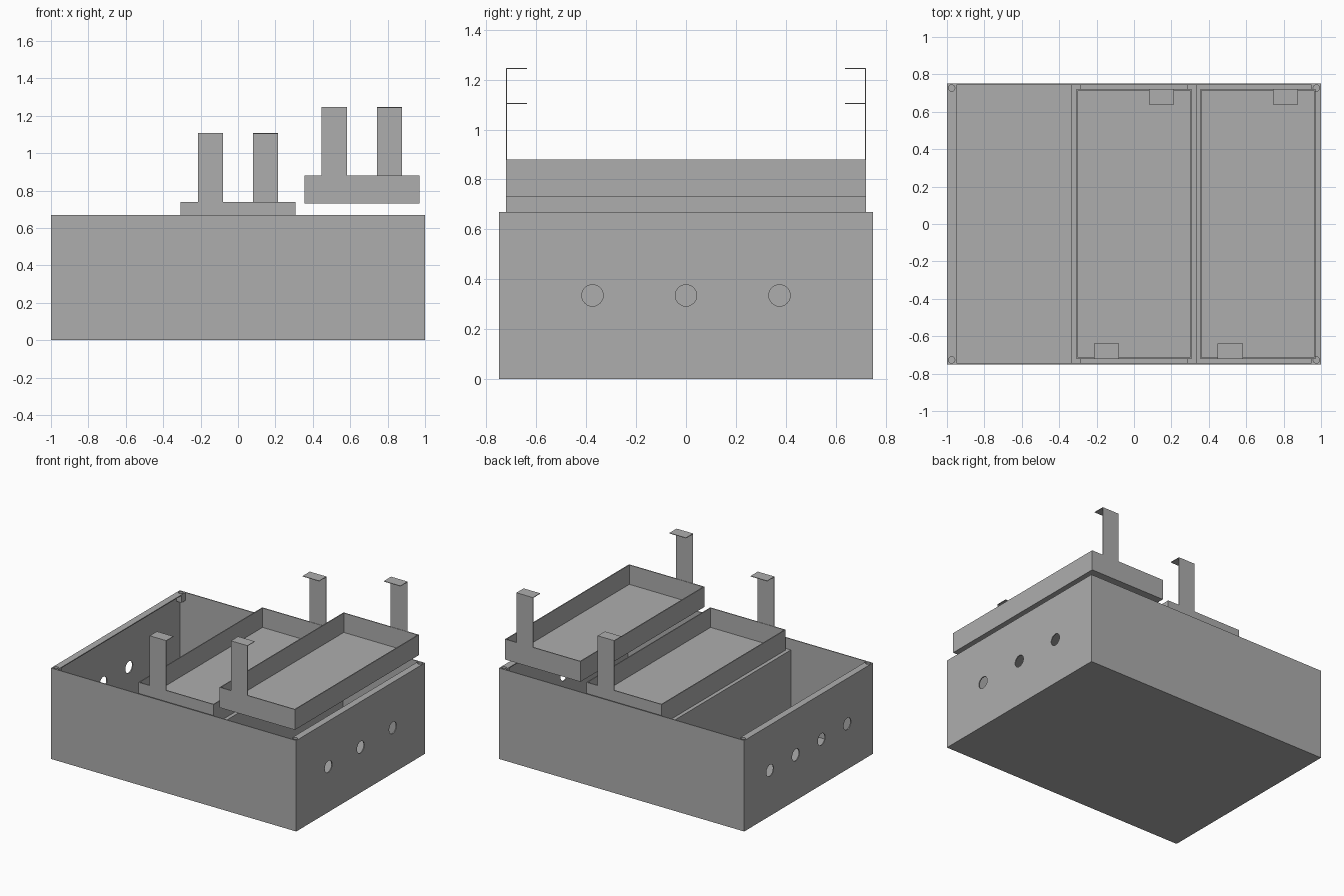
import bpy
import bmesh
from mathutils import Matrix, Vector

if "Cube" in bpy.data.objects:
    bpy.data.objects.remove(bpy.data.objects["Cube"], do_unlink=True)

grey = bpy.data.materials.new("sheet metal grey")
grey.use_nodes = True
grey.diffuse_color = (0.42, 0.42, 0.42, 1)
grey.node_tree.nodes["Principled BSDF"].inputs["Base Color"].default_value = (0.42, 0.42, 0.42, 1)

W, D, H = 1.0, 0.75, 0.67   # half width, half depth, height
T = 0.007                   # sheet thickness
LEDGE = 0.59                # height where the trays rest


def finish(name, bm):
    mesh = bpy.data.meshes.new(name)
    bm.to_mesh(mesh)
    bm.free()
    mesh.materials.append(grey)
    ob = bpy.data.objects.new(name, mesh)
    bpy.context.scene.collection.objects.link(ob)
    return ob


def add_box(bm, x, y, z):
    lo, hi = Vector((min(x), min(y), min(z))), Vector((max(x), max(y), max(z)))
    size = Matrix.Diagonal((hi - lo).to_4d())
    bmesh.ops.create_cube(bm, size=1, matrix=Matrix.Translation((lo + hi) / 2) @ size)


def boxes(name, *parts):
    bm = bmesh.new()
    for x, y, z in parts:
        add_box(bm, x, y, z)
    return finish(name, bm)


def drill(ob, centres, radius, axis):
    """Cut round holes along the given axis, then drop the cutter."""
    bm = bmesh.new()
    for c in centres:
        turn = Matrix.Rotation(1.5707963, 4, 'Y') if axis == 'X' else Matrix()
        bmesh.ops.create_cone(bm, cap_ends=True, segments=32, radius1=radius, radius2=radius,
                              depth=0.2, matrix=Matrix.Translation(c) @ turn)
    cutter = finish("hole_cutter", bm)
    cutter.hide_render = True
    mod = ob.modifiers.new("holes", 'BOOLEAN')
    mod.operation = 'DIFFERENCE'
    mod.solver = 'EXACT'
    mod.object = cutter
    deps = bpy.context.evaluated_depsgraph_get()
    cut_mesh = bpy.data.meshes.new_from_object(ob.evaluated_get(deps))
    ob.modifiers.clear()
    ob.data = cut_mesh
    bpy.data.objects.remove(cutter, do_unlink=True)


# Case floor and long walls
inner = W - T
boxes("case_floor", ((-inner, inner), (-D + T, D - T), (0, T)))
for name, s in (("front_wall", -1), ("back_wall", 1)):
    boxes(name, ((-inner, inner), (s * (D - T), s * D), (0, H)))

# End walls with cable holes, top flanges and corner screw blocks
for side, s, ys in (("left", 1, (-0.375, 0, 0.375)), ("right", -1, (-0.45, -0.15, 0.15, 0.45))):
    wall = boxes(side + "_end_wall", ((s * inner, s * W), (-D, D), (0, H)))
    drill(wall, [(s * W, y, H / 2) for y in ys], 0.043, 'X')
    screws = [(s * 0.975, e * 0.727, H) for e in (-1, 1)]
    flange = boxes(side + "_end_flange", ((s * 0.95, s * inner), (-D + T, D - T), (H - T, H)))
    drill(flange, screws, 0.017, 'Z')
    for end, e in (("front", -1), ("back", 1)):
        block = boxes(f"{side}_{end}_screw_block",
                      ((s * 0.95, s * inner), (e * 0.7, e * (D - T)), (H - 0.06, H - T)))
        drill(block, [screws[(e + 1) // 2]], 0.017, 'Z')

# Dividers with a ledge turned inward under the middle tray
for side, s in (("left", 1), ("right", -1)):
    boxes(side + "_divider",
          ((s * (0.335 - T), s * 0.335), (-D + T, D - T), (T, LEDGE)),
          ((s * 0.285, s * (0.335 - T)), (-D + T, D - T), (LEDGE - T, LEDGE)))


# Open tray with two hooked handles at opposite corners
def tray(name, cx, z):
    w, d, h = 0.3075, 0.722, 0.15
    top = z + h
    walls = [((cx - w, cx + w), (-d, d), (z, z + T))]
    for s in (-1, 1):
        walls.append(((cx + s * (w - T), cx + s * w), (-d, d), (z + T, top)))
        walls.append(((cx - w + T, cx + w - T), (s * (d - T), s * d), (z + T, top)))
    boxes(name, *walls)
    t = 0.004
    tip = top + 0.367
    for end, s in (("front", -1), ("back", 1)):
        x = (cx + s * 0.08, cx + s * 0.215)
        boxes(f"{name}_{end}_handle",
              (x, (s * (d - t), s * d), (top, tip)),
              (x, (s * 0.638, s * (d - t)), (tip - t, tip)))


tray("middle_tray", 0.0, LEDGE)
tray("raised_tray", 0.6625, 0.73)
